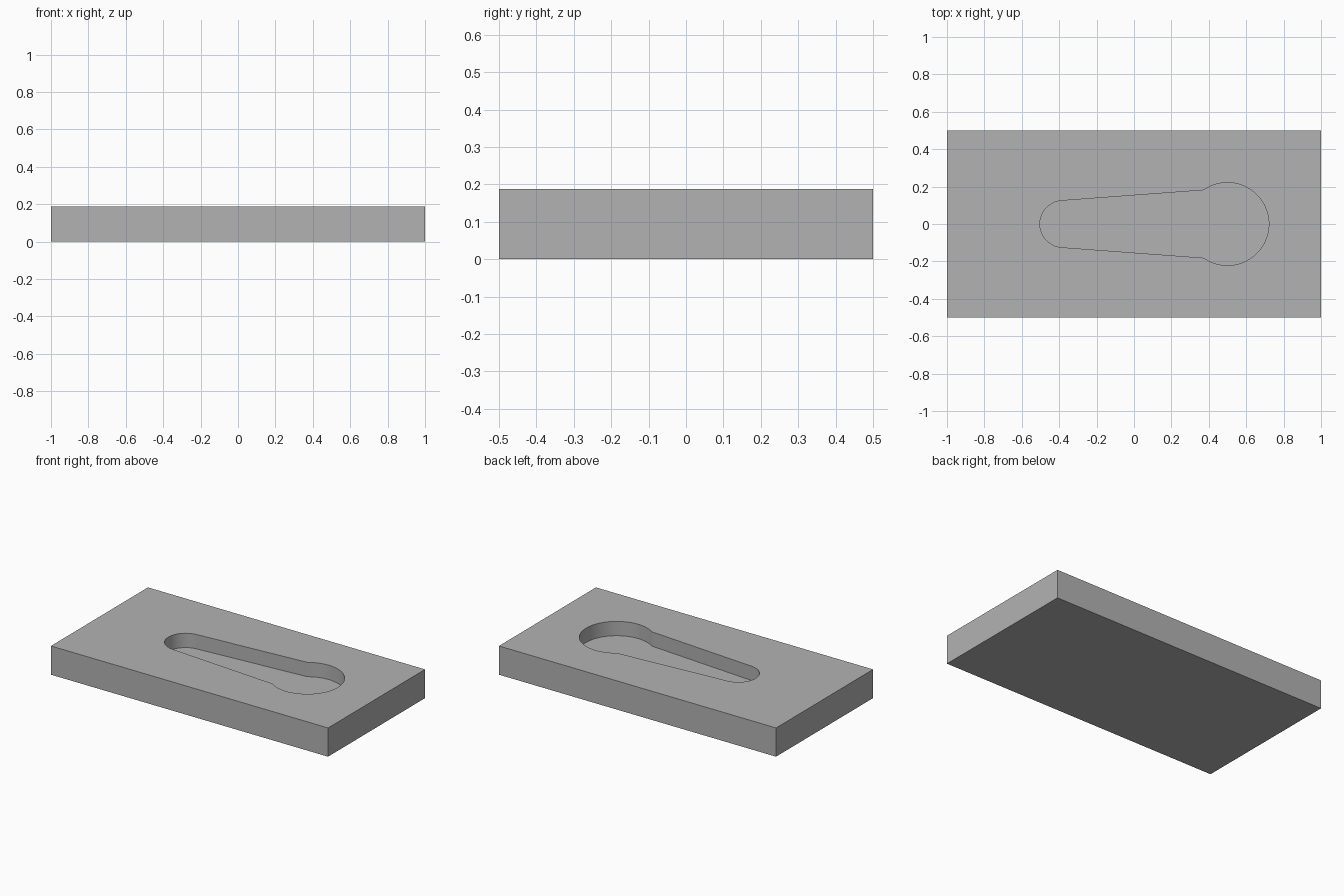
import bpy
import bmesh
import math

cube = bpy.data.objects.get("Cube")
if cube:
    bpy.data.objects.remove(cube, do_unlink=True)

LENGTH, WIDTH, HEIGHT = 2.0, 1.0, 0.1875
POCKET_FLOOR = 0.094
SMALL_X, SMALL_R = -0.378, 0.125
LARGE_X, LARGE_R = 0.5, 0.221
SMALL_START = math.radians(94.4)    # where the straight sides leave the small arc
LARGE_END = math.radians(125)       # where they meet the large arc

grey = bpy.data.materials.new("grey")
grey.use_nodes = True
grey.diffuse_color = (0.45, 0.45, 0.45, 1)
grey.node_tree.nodes["Principled BSDF"].inputs["Base Color"].default_value = grey.diffuse_color


def arc(x, radius, start, end, steps):
    angles = [start + (end - start) * i / steps for i in range(steps + 1)]
    return [(x + radius * math.cos(a), radius * math.sin(a)) for a in angles]


def prism(name, outline, bottom, top):
    bm = bmesh.new()
    base = bm.faces.new([bm.verts.new((x, y, bottom)) for x, y in outline])
    walls = bmesh.ops.extrude_face_region(bm, geom=[base], use_keep_orig=True)
    verts = [v for v in walls["geom"] if isinstance(v, bmesh.types.BMVert)]
    bmesh.ops.translate(bm, verts=verts, vec=(0, 0, top - bottom))
    bmesh.ops.recalc_face_normals(bm, faces=bm.faces)
    mesh = bpy.data.meshes.new(name)
    bm.to_mesh(mesh)
    bm.free()
    mesh.materials.append(grey)
    obj = bpy.data.objects.new(name, mesh)
    bpy.context.collection.objects.link(obj)
    return obj


# Rectangular plate
hx, hy = LENGTH / 2, WIDTH / 2
plate = prism("plate", [(-hx, -hy), (hx, -hy), (hx, hy), (-hx, hy)], 0, HEIGHT)

# Tapered pocket with a small round end and a larger round end
outline = arc(LARGE_X, LARGE_R, -LARGE_END, LARGE_END, 64)
outline += arc(SMALL_X, SMALL_R, SMALL_START, 2 * math.pi - SMALL_START, 40)
cutter = prism("pocket_cutter", outline, POCKET_FLOOR, HEIGHT + 0.1)
cutter.hide_render = True

cut = plate.modifiers.new("pocket", "BOOLEAN")
cut.operation = "DIFFERENCE"
cut.solver = "EXACT"
cut.object = cutter

# Apply the cut and smooth the curved walls
bpy.ops.object.select_all(action="DESELECT")
plate.select_set(True)
bpy.context.view_layer.objects.active = plate
bpy.ops.object.modifier_apply(modifier=cut.name)
bpy.data.objects.remove(cutter, do_unlink=True)
bpy.ops.object.shade_smooth_by_angle(angle=math.radians(20))
